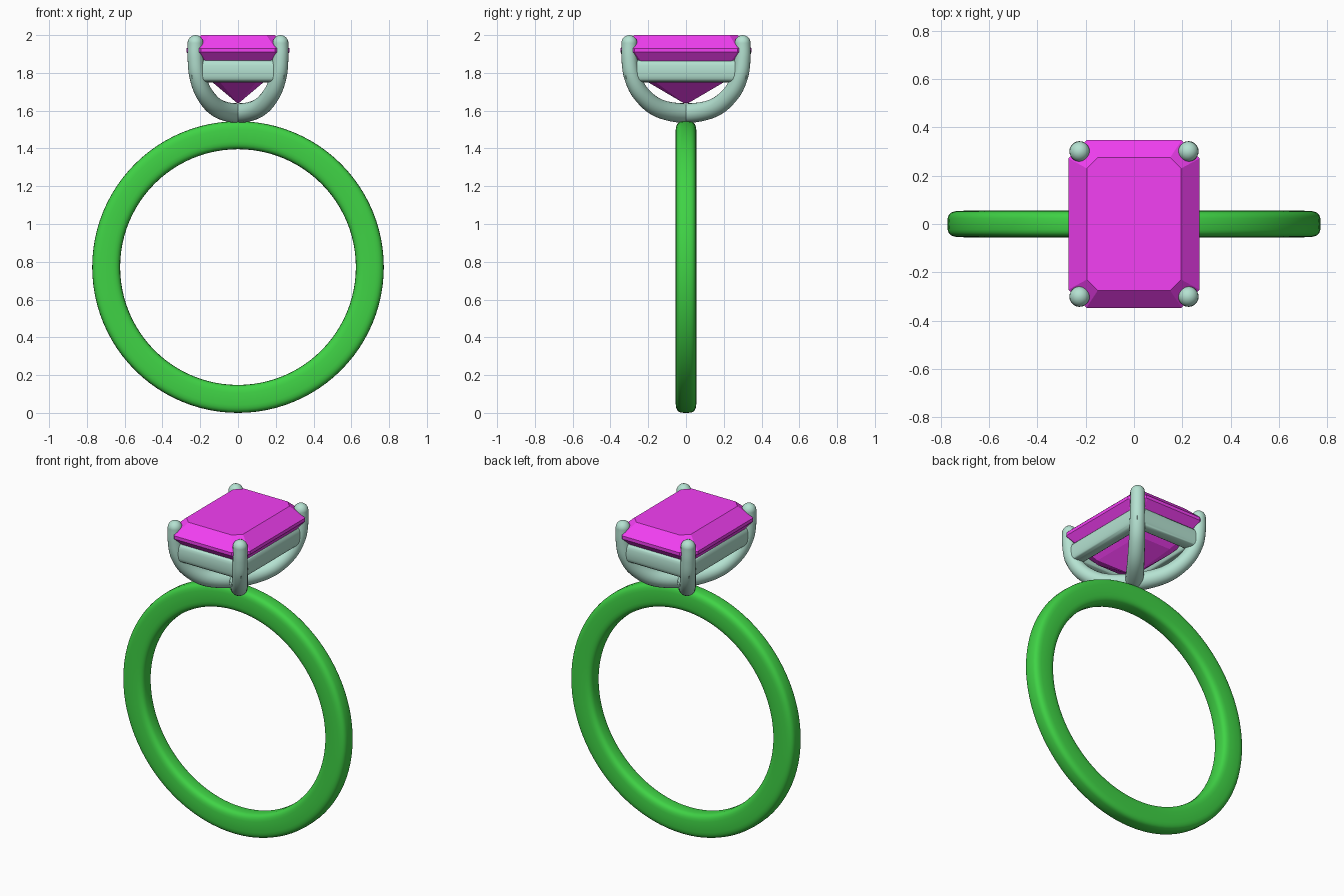
import bpy, bmesh, math
from mathutils import Vector

if "Cube" in bpy.data.objects:
    bpy.data.objects.remove(bpy.data.objects["Cube"])


def material(name, rgb):
    m = bpy.data.materials.new(name)
    m.diffuse_color = (*rgb, 1)
    m.use_nodes = True
    m.node_tree.nodes["Principled BSDF"].inputs["Base Color"].default_value = m.diffuse_color
    return m


GREEN = material("band_green", (0.05, 0.65, 0.06))
MINT = material("setting_mint", (0.46, 0.76, 0.64))
PINK = material("gem_magenta", (0.9, 0.05, 0.9))


def finish(name, bm, mat, smooth=None):
    bmesh.ops.recalc_face_normals(bm, faces=bm.faces)
    me = bpy.data.meshes.new(name)
    bm.to_mesh(me)
    bm.free()
    ob = bpy.data.objects.new(name, me)
    bpy.context.collection.objects.link(ob)
    me.materials.append(mat)
    if smooth:
        bpy.ops.object.select_all(action='DESELECT')
        ob.select_set(True)
        bpy.context.view_layer.objects.active = ob
        bpy.ops.object.shade_smooth_by_angle(angle=math.radians(smooth))
    return ob


def loft(bm, rings, closed=False):
    """Skin a list of equal-length point rings; cap the ends if open."""
    vs = [[bm.verts.new(p) for p in r] for r in rings]
    n = len(vs[0])
    for i in range(len(vs) if closed else len(vs) - 1):
        a, b = vs[i], vs[(i + 1) % len(vs)]
        for j in range(n):
            k = (j + 1) % n
            bm.faces.new((a[j], a[k], b[k], b[j]))
    if not closed:
        bm.faces.new(vs[0])
        bm.faces.new(vs[-1])


def superellipse(a, b, power, n):
    pts = []
    for i in range(n):
        t = 2 * math.pi * i / n
        c, s = math.cos(t), math.sin(t)
        pts.append((a * math.copysign(abs(c) ** (2 / power), c),
                    b * math.copysign(abs(s) ** (2 / power), s)))
    return pts


# Band: soft-cornered section swept round a circle
R_MID, CENTRE = 0.698, 0.772
section = superellipse(0.074, 0.055, 3.6, 28)
bm = bmesh.new()
loft(bm, [[((R_MID + u) * math.cos(t), v, CENTRE + (R_MID + u) * math.sin(t))
           for u, v in section]
          for t in (2 * math.pi * i / 96 for i in range(96))], closed=True)
finish("band", bm, GREEN, 60)

# Gem: stack of cut-corner rectangles (half x, half y, corner cut, z)
levels = [(0.195, 0.275, 0.045, 2.0), (0.272, 0.347, 0.075, 1.93),
          (0.272, 0.347, 0.075, 1.91), (0.225, 0.29, 0.06, 1.85),
          (0.135, 0.20, 0.04, 1.75), (0.004, 0.012, 0.002, 1.64)]


def cut_rect(x, y, c, z):
    return [(x, y - c, z), (x - c, y, z), (c - x, y, z), (-x, y - c, z),
            (-x, c - y, z), (c - x, -y, z), (x - c, -y, z), (x, c - y, z)]


bm = bmesh.new()
loft(bm, [cut_rect(*lv) for lv in levels])
finish("gem", bm, PINK)

# Prongs: two crossing U-shaped wires with round tips
# half path: (distance from axis, z, wire radius)
half = [(0.375, 1.958, 0.042), (0.375, 1.88, 0.042), (0.357, 1.785, 0.044),
        (0.298, 1.69, 0.046), (0.18, 1.613, 0.049)]
path = [(-d, z, r) for d, z, r in half] + [(0, 1.587, 0.052)] + half[::-1]


def smooth_path(pts, steps=6):
    """Catmull-Rom through the points."""
    p = [Vector(q) for q in pts]
    p = [2 * p[0] - p[1]] + p + [2 * p[-1] - p[-2]]
    out = []
    for i in range(1, len(p) - 2):
        a, b, c, d = p[i - 1:i + 3]
        for s in range(steps):
            t = s / steps
            out.append(0.5 * (2 * b + (c - a) * t + (2 * a - 5 * b + 4 * c - d) * t * t
                              + (3 * b - a - 3 * c + d) * t ** 3))
    return out + [p[-2]]


for name, sign in (("prong_pair_a", 1), ("prong_pair_b", -1)):
    out_dir = Vector((0.6, 0.8 * sign, 0))
    side = Vector((-0.8 * sign, 0.6, 0))
    pts = smooth_path(path)
    centres = [out_dir * q.x + Vector((0, 0, q.y)) for q in pts]
    rings = []
    for i, c in enumerate(centres):
        tan = (centres[min(i + 1, len(centres) - 1)] - centres[max(i - 1, 0)]).normalized()
        up = tan.cross(side)
        rings.append([c + pts[i].z * (side * math.cos(a) + up * math.sin(a))
                      for a in (2 * math.pi * k / 20 for k in range(20))])
    bm = bmesh.new()
    loft(bm, rings)
    for end in (centres[0], centres[-1]):
        ball = bmesh.ops.create_uvsphere(bm, u_segments=20, v_segments=12, radius=0.042)
        bmesh.ops.translate(bm, verts=ball["verts"], vec=end)
    finish(name, bm, MINT, 60)

# Gallery rail: rounded rectangular frame under the gem, joining the prongs
bm = bmesh.new()
rail = superellipse(0.042, 0.061, 3, 20)
loft(bm, [[(sx * (0.205 + u), sy * (0.28 + u), 1.811 + v) for u, v in rail]
          for sx, sy in ((1, 1), (-1, 1), (-1, -1), (1, -1))], closed=True)
finish("gallery_rail", bm, MINT, 50)
